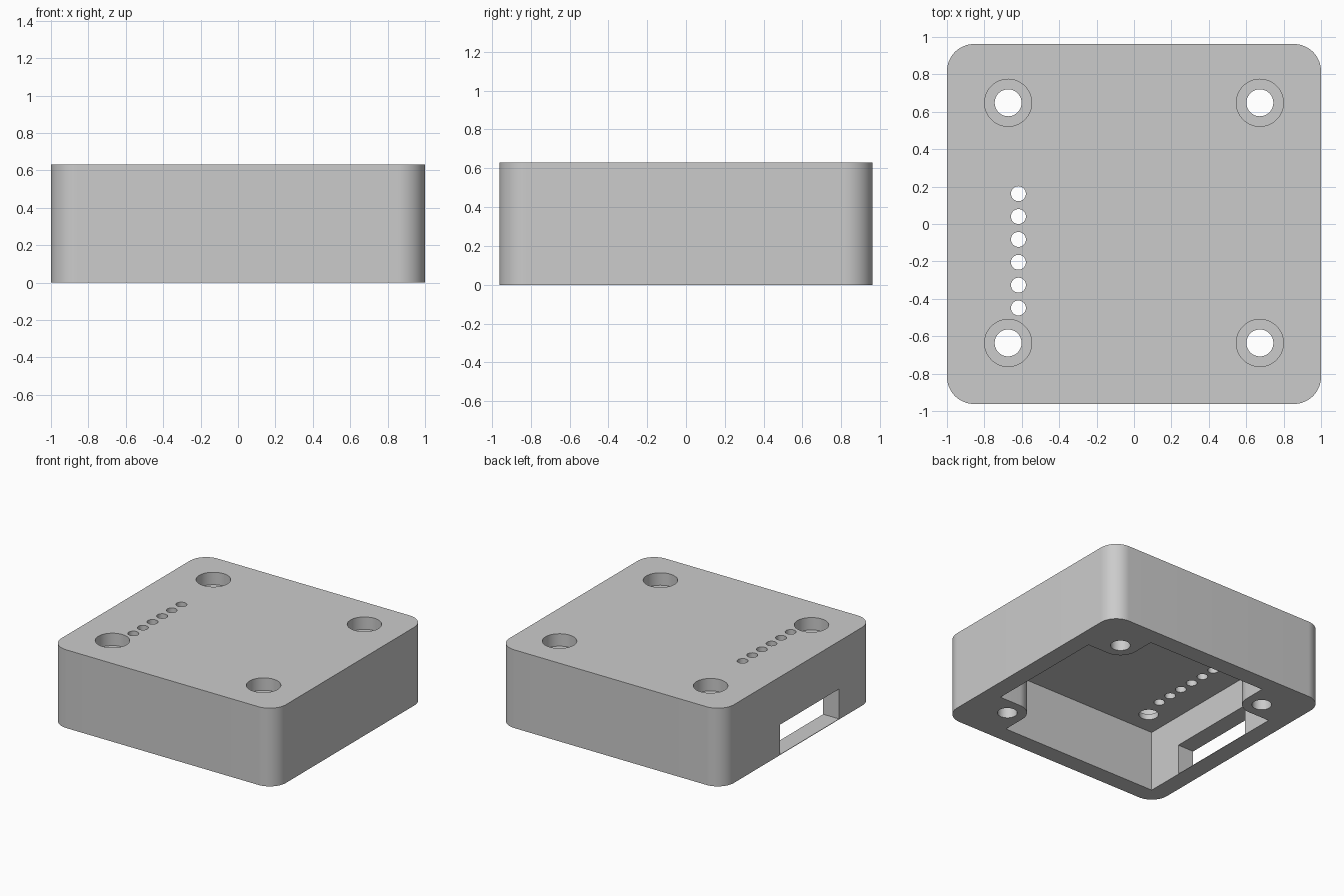
import bpy, bmesh
from math import cos, sin, radians

old = bpy.data.objects.get("Cube")
if old:
    bpy.data.objects.remove(old, do_unlink=True)

WIDTH, DEPTH, HEIGHT = 1.0, 0.962, 0.63   # half width, half depth, full height
CEILING = 0.485
SCREW_X, BACK_Y, FRONT_Y = 0.673, 0.648, -0.636
BOSS_R = 0.143


def arc(cx, cy, r, start, end, steps=12):
    angles = [radians(start + (end - start) * i / steps) for i in range(steps + 1)]
    return [(cx + r * cos(a), cy + r * sin(a)) for a in angles]


def prism(name, outline, z0, z1):
    """Extrude a counter-clockwise outline between two heights."""
    bm = bmesh.new()
    low = [bm.verts.new((x, y, z0)) for x, y in outline]
    high = [bm.verts.new((x, y, z1)) for x, y in outline]
    bm.faces.new(low[::-1])
    bm.faces.new(high)
    n = len(outline)
    for i in range(n):
        j = (i + 1) % n
        bm.faces.new((low[i], low[j], high[j], high[i]))
    mesh = bpy.data.meshes.new(name)
    bm.to_mesh(mesh)
    bm.free()
    obj = bpy.data.objects.new(name, mesh)
    bpy.context.collection.objects.link(obj)
    return obj


def cut(body, cutter):
    """Subtract the cutter from the body and discard it."""
    cutter.hide_render = True
    mod = body.modifiers.new("cut", 'BOOLEAN')
    mod.operation = 'DIFFERENCE'
    mod.solver = 'EXACT'
    mod.object = cutter
    bpy.context.view_layer.objects.active = body
    bpy.ops.object.modifier_apply(modifier=mod.name)
    bpy.data.objects.remove(cutter, do_unlink=True)


def drill(body, x, y, r, z0, z1, sides=48):
    cut(body, prism("drill", arc(x, y, r, 0, 360, sides)[:-1], z0, z1))


# Rounded outer block
r = 0.145
outline = []
for sx, sy, start in ((1, 1, 0), (-1, 1, 90), (-1, -1, 180), (1, -1, 270)):
    outline += arc(sx * (WIDTH - r), sy * (DEPTH - r), r, start, start + 90, 16)
housing = prism("housing", outline, 0, HEIGHT)

# Cavity open at the bottom, leaving three rounded screw bosses
in_x, in_y = 0.858, 0.822
cavity = [(-in_x, -in_y), (SCREW_X - BOSS_R, -in_y)]
cavity += arc(SCREW_X, FRONT_Y, BOSS_R, 180, 90)
cavity += [(in_x, FRONT_Y + BOSS_R), (in_x, BACK_Y - BOSS_R)]
cavity += arc(SCREW_X, BACK_Y, BOSS_R, 270, 180)
cavity += [(SCREW_X - BOSS_R, in_y), (BOSS_R - SCREW_X, in_y)]
cavity += arc(-SCREW_X, BACK_Y, BOSS_R, 0, -90)
cavity += [(-in_x, BACK_Y - BOSS_R)]
cut(housing, prism("cavity", cavity, -0.2, CEILING))

# Connector slot through the side wall, above a thin lip
slot = [(-1.2, -0.52), (-0.8, -0.52), (-0.8, 0.235), (-1.2, 0.235)]
cut(housing, prism("slot", slot, 0.004, 0.245))

# Screw holes with counterbores
for x in (-SCREW_X, SCREW_X):
    for y in (FRONT_Y, BACK_Y):
        drill(housing, x, y, 0.072, -0.1, HEIGHT + 0.1)
        drill(housing, x, y, 0.126, HEIGHT - 0.1, HEIGHT + 0.1)

# Row of pin holes
for i in range(6):
    drill(housing, -0.618, 0.162 - 0.1222 * i, 0.04, CEILING - 0.1, HEIGHT + 0.1, 32)

# Plain grey plastic
grey = bpy.data.materials.new("grey plastic")
grey.use_nodes = True
colour = (0.6, 0.6, 0.6, 1)
grey.diffuse_color = colour
grey.node_tree.nodes["Principled BSDF"].inputs["Base Color"].default_value = colour
housing.data.materials.clear()
housing.data.materials.append(grey)

bpy.ops.object.select_all(action='DESELECT')
housing.select_set(True)
bpy.context.view_layer.objects.active = housing
bpy.ops.object.shade_smooth_by_angle(angle=radians(30))
